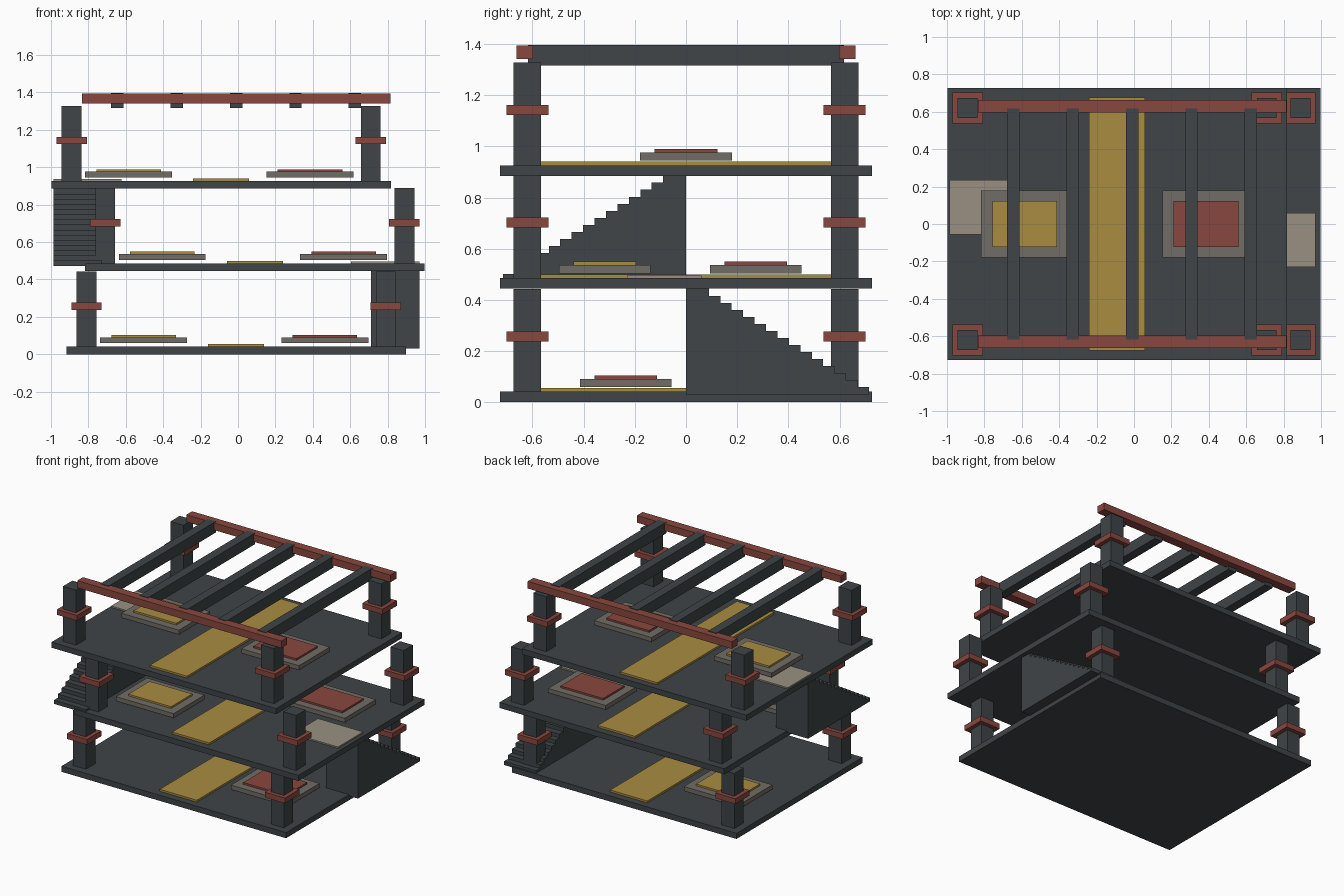
import bpy
import bmesh

if "Cube" in bpy.data.objects:
    bpy.data.objects.remove(bpy.data.objects["Cube"], do_unlink=True)


def material(name, rgb):
    mat = bpy.data.materials.new(name)
    mat.use_nodes = True
    mat.diffuse_color = (*rgb, 1)
    bsdf = next(n for n in mat.node_tree.nodes if n.type == "BSDF_PRINCIPLED")
    bsdf.inputs["Base Color"].default_value = (*rgb, 1)
    bsdf.inputs["Roughness"].default_value = 0.8
    return mat


SLATE = material("dark_slate", (0.05, 0.058, 0.063))
RED = material("brick_red", (0.25, 0.062, 0.05))
GOLD = material("ochre_gold", (0.40, 0.265, 0.052))
STONE = material("warm_grey", (0.165, 0.15, 0.133))
SAND = material("pale_sand", (0.32, 0.28, 0.22))


def finish(name, bm, mat):
    bmesh.ops.recalc_face_normals(bm, faces=bm.faces)
    mesh = bpy.data.meshes.new(name)
    bm.to_mesh(mesh)
    bm.free()
    mesh.materials.append(mat)
    obj = bpy.data.objects.new(name, mesh)
    bpy.context.scene.collection.objects.link(obj)
    return obj


def box(name, center, size, z0, z1, mat):
    """Box from its centre and size in plan, and its bottom and top."""
    bm = bmesh.new()
    bmesh.ops.create_cube(bm, size=1)
    for v in bm.verts:
        v.co.x = center[0] + v.co.x * size[0]
        v.co.y = center[1] + v.co.y * size[1]
        v.co.z = z0 if v.co.z < 0 else z1
    return finish(name, bm, mat)


def staircase(name, x, width, z, direction, steps=16, run=0.0447, rise=0.0275):
    """Solid flight, highest at y = 0 and falling along the given y direction."""
    outline = [(0, z)]
    for i in range(steps):
        top = z + rise * (steps - i)
        outline += [(direction * run * i, top), (direction * run * (i + 1), top)]
    outline.append((direction * run * steps, z))
    bm = bmesh.new()
    face = bm.faces.new([bm.verts.new((x - width / 2, y, h)) for y, h in outline])
    extruded = bmesh.ops.extrude_face_region(bm, geom=[face])["geom"]
    moved = [g for g in extruded if isinstance(g, bmesh.types.BMVert)]
    bmesh.ops.translate(bm, verts=moved, vec=(width, 0, 0))
    return finish(name, bm, SLATE)


def pedestal(name, x, y, z, top_mat):
    box(name + "_base", (x, y), (0.465, 0.358), z + 0.018, z + 0.05, STONE)
    box(name + "_inlay", (x, y), (0.345, 0.245), z + 0.05, z + 0.063, top_mat)


# Storeys: name, x centre, slab bottom, y of the gold and red pedestals
storeys = [
    ("lower", -0.01, 0.0, 0.235, -0.235),
    ("middle", 0.09, 0.445, -0.318, 0.273),
    ("upper", -0.09, 0.885, 0.0, 0.0),
]
for name, cx, z, gold_y, red_y in storeys:
    top = z + 0.041
    box(name + "_floor", (cx, 0), (1.815, 1.455), z, top, SLATE)
    box(name + "_runner", (cx, 0), (0.3, 1.35), top, top + 0.014, GOLD)
    pedestal(name + "_gold_pedestal", cx - 0.495, gold_y, top, GOLD)
    pedestal(name + "_red_pedestal", cx + 0.495 - 0.02, red_y, top, RED)
    # Corner pillars with collars
    for sx, side in ((-1, "right"), (1, "left")):
        for sy, end in ((-1, "front"), (1, "back")):
            spot = (cx + sx * 0.8, sy * 0.62)
            label = f"{name}_{end}_{side}"
            box(label + "_pillar", spot, (0.105, 0.108), top, top + 0.402, SLATE)
            box(label + "_collar", spot, (0.163, 0.165), top + 0.197, top + 0.236, RED)

# Stairs and their landings
staircase("lower_stairs", 0.84, 0.26, 0.031, 1)
staircase("upper_stairs", -0.857, 0.26, 0.473, -1)
box("middle_landing", (0.787, -0.085), (0.365, 0.29), 0.486, 0.496, SAND)
box("upper_landing", (-0.805, 0.09), (0.365, 0.29), 0.926, 0.936, SAND)

# Open roof of two rails and five rafters
for sy, end in ((-1, "front"), (1, "back")):
    box(end + "_roof_rail", (-0.01, sy * 0.63), (1.65, 0.066), 1.342, 1.394, RED)
for i in range(5):
    box(f"rafter_{i + 1}", (-0.01 + (i - 2) * 0.3175, 0), (0.066, 1.236), 1.316, 1.397, SLATE)
